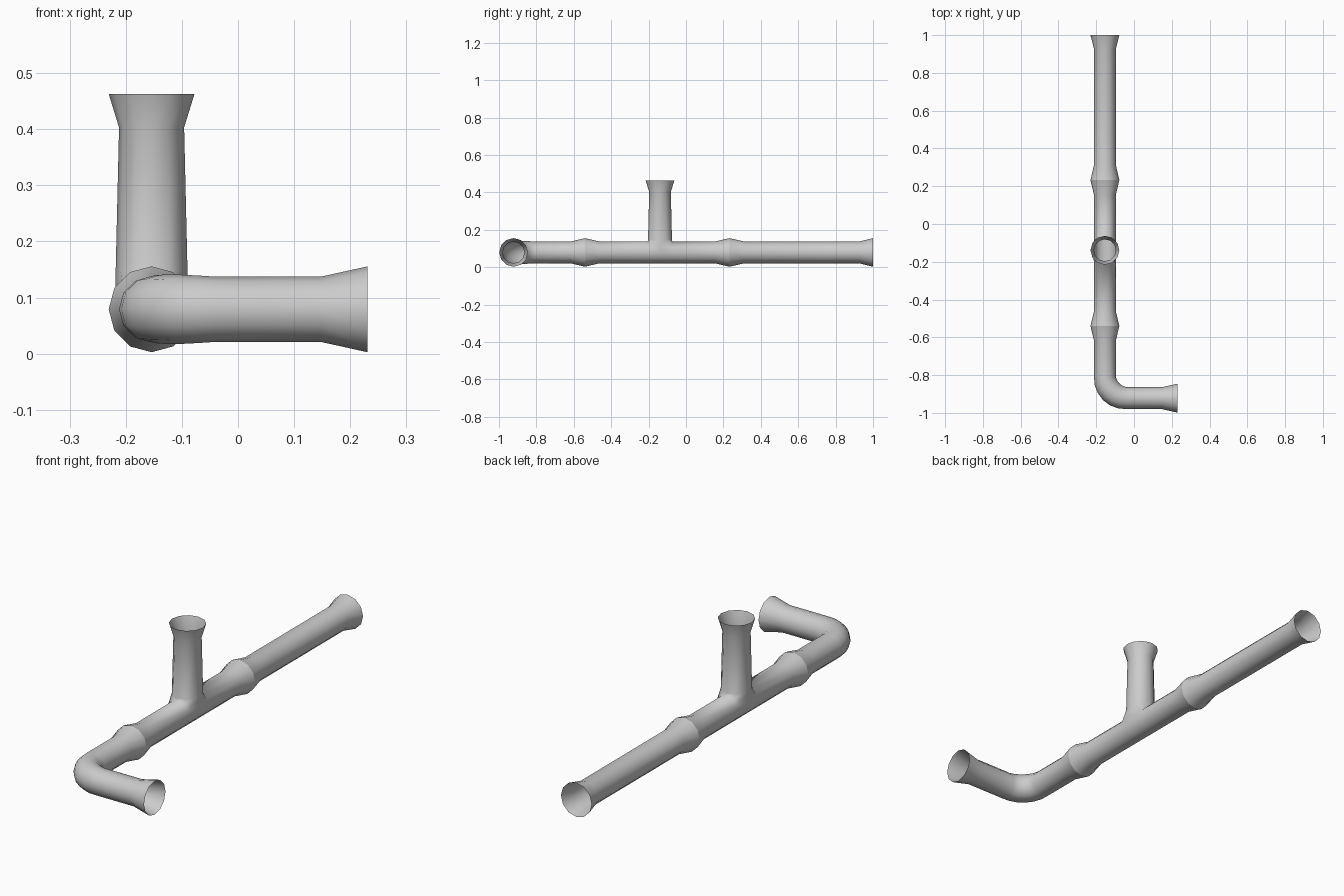
import bpy, bmesh
from math import sin, cos, pi, radians
from mathutils import Vector

if "Cube" in bpy.data.objects:
    bpy.data.objects.remove(bpy.data.objects["Cube"])

N = 12                       # sides of every pipe
X0, Z0 = -0.154, 0.079       # main pipe axis
R, FLARE = 0.058, 0.0765     # pipe and flared-end radii
UP = Vector((0, 0, 1))


def ring(bm, centre, side, up, r):
    return [bm.verts.new(Vector(centre) + r * (cos(2 * pi * i / N) * side + sin(2 * pi * i / N) * up))
            for i in range(N)]


def bridge(bm, a, b):
    return [bm.faces.new((a[i], a[(i + 1) % N], b[(i + 1) % N], b[i])) for i in range(N)]


def sweep(bm, stations):
    """Open tube through (x, y, heading, radius); heading 0 runs to -y, pi/2 to +x."""
    rings = [ring(bm, (x, y, Z0), Vector((cos(h), sin(h), 0)), UP, r) for x, y, h, r in stations]
    return rings, [bridge(bm, a, b) for a, b in zip(rings, rings[1:])]


def finish(bm, name):
    bmesh.ops.recalc_face_normals(bm, faces=bm.faces)
    me = bpy.data.meshes.new(name)
    bm.to_mesh(me)
    bm.free()
    ob = bpy.data.objects.new(name, me)
    bpy.context.collection.objects.link(ob)
    for p in me.polygons:
        p.use_smooth = True
    return ob


# Straight pipe with flared ends
bm = bmesh.new()
sweep(bm, [(X0, y, 0, r) for y, r in ((1, FLARE), (0.927, R), (0.312, R), (0.232, FLARE))])
finish(bm, "straight_pipe")

# Elbow pipe: straight run, quarter bend, side run
BR = 0.115
bx, by = X0 + BR, -0.922 + BR
path = [(X0, -0.54, 0, FLARE), (X0, -0.617, 0, R)]
for k in range(7):
    h = radians(15 * k)
    path.append((bx - BR * cos(h), by - BR * sin(h), h, R + 0.004 * sin(pi * k / 6)))
path += [(0.02, -0.922, pi / 2, R), (0.147, -0.922, pi / 2, R), (0.231, -0.922, pi / 2, FLARE)]
bm = bmesh.new()
sweep(bm, path)
finish(bm, "elbow_pipe")

# Tee pipe: run with a hole cut in its upper side
YB, HOLE = -0.139, 0.066
bm = bmesh.new()
runs = [(0.232, FLARE), (0.155, R), (YB + HOLE, R), (YB, R), (YB - HOLE, R), (-0.463, R), (-0.54, FLARE)]
rings, bands = sweep(bm, [(X0, y, 0, r) for y, r in runs])
bmesh.ops.delete(bm, geom=[bands[b][i] for b in (2, 3) for i in range(1, 5)], context='FACES')
back, mid, front = rings[2:5]
mid[1].co.x = X0 + 0.064
mid[5].co.x = X0 - 0.064

# Tee branch: blends from the hole edge into a round flared stub
edge = [mid[1]] + back[1:6] + [mid[5]] + front[5:0:-1]
for z, r in ((0.148, 0.064), (0.403, R), (0.463, FLARE)):
    nxt = ring(bm, (X0, YB, z), Vector((1, 0, 0)), Vector((0, 1, 0)), r)
    bridge(bm, edge, nxt)
    edge = nxt
bmesh.ops.delete(bm, geom=[v for v in bm.verts if not v.link_faces], context='VERTS')
finish(bm, "tee_pipe")
